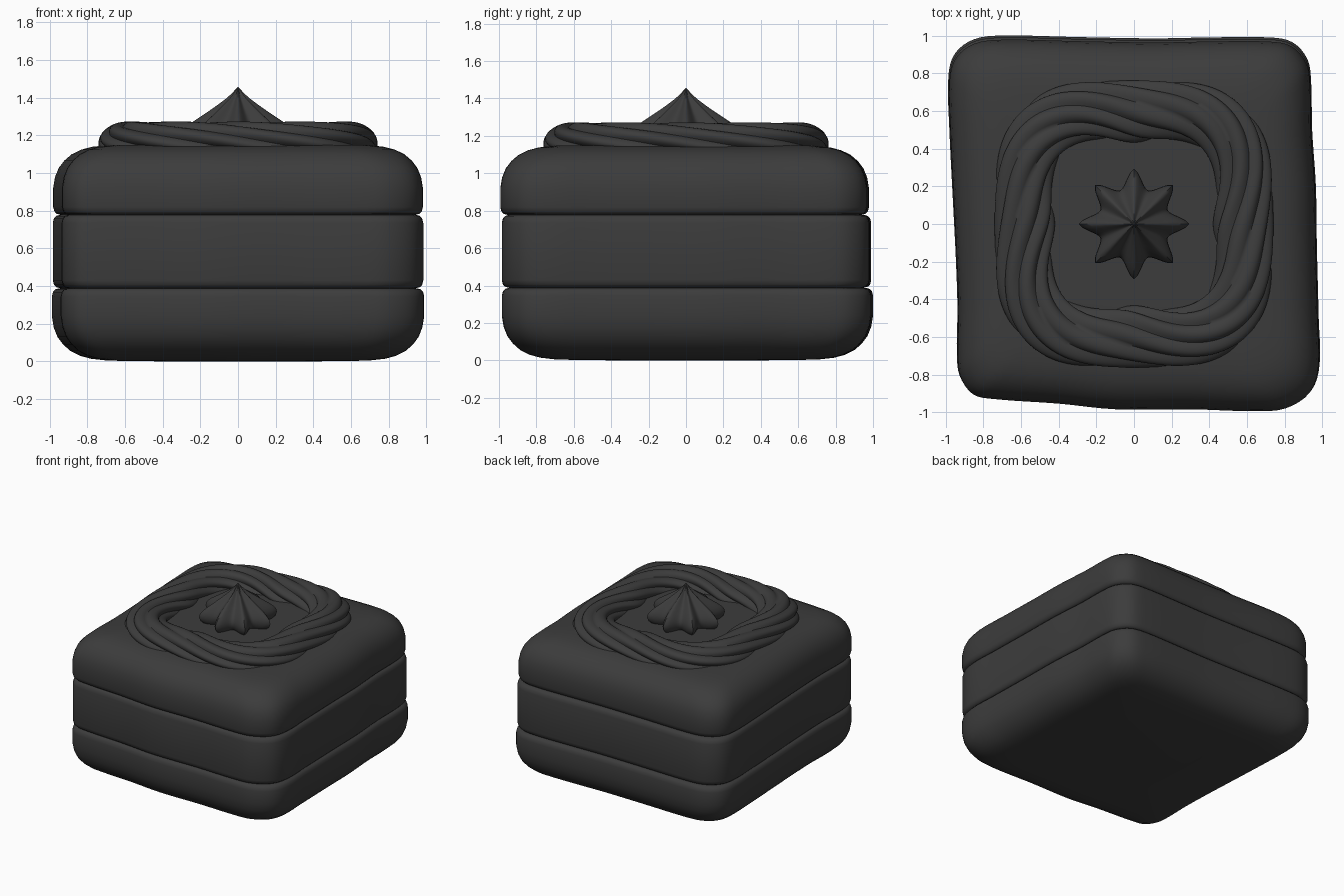
import bpy, bmesh
from math import sin, cos, pi, tau, sqrt
from mathutils import Vector

if "Cube" in bpy.data.objects:
    bpy.data.objects.remove(bpy.data.objects["Cube"])

mat = bpy.data.materials.new("dark_chocolate")
mat.diffuse_color = (0.045, 0.045, 0.045, 1)
mat.use_nodes = True
mat.node_tree.nodes["Principled BSDF"].inputs["Base Color"].default_value = mat.diffuse_color


def loft(name, rings, closed=False, shift=0, angle=50):
    """Skin a list of equal rings; cap the ends, or join them with an index shift."""
    bm = bmesh.new()
    vs = [[bm.verts.new(p) for p in r] for r in rings]
    m, n = len(vs[0]), len(vs)
    for i in range(n if closed else n - 1):
        a, b = vs[i], vs[(i + 1) % n]
        s = shift if i == n - 1 else 0
        for j in range(m):
            k = (j + 1) % m
            bm.faces.new((a[j], a[k], b[(k + s) % m], b[(j + s) % m]))
    if not closed:
        bm.faces.new(vs[0])
        bm.faces.new(vs[-1])
    bmesh.ops.recalc_face_normals(bm, faces=bm.faces)
    me = bpy.data.meshes.new(name)
    bm.to_mesh(me)
    bm.free()
    me.materials.append(mat)
    ob = bpy.data.objects.new(name, me)
    bpy.context.collection.objects.link(ob)
    bpy.ops.object.select_all(action='DESELECT')
    ob.select_set(True)
    bpy.context.view_layer.objects.active = ob
    bpy.ops.object.shade_smooth_by_angle(angle=angle * pi / 180)
    return ob


def smooth_loop(pts, steps):
    """Closed Catmull-Rom curve through the points."""
    pts = [Vector(p) for p in pts]
    out, n = [], len(pts)
    for i in range(n):
        a, b, c, d = (pts[(i + k) % n] for k in (-1, 0, 1, 2))
        # limited tangents keep uneven spacing from overshooting
        h = (c - b).length
        tb = (c - a).normalized() * h
        tc = (d - b).normalized() * h
        for s in range(steps):
            t = s / steps
            out.append(b * (2*t**3 - 3*t**2 + 1) + tb * (t**3 - 2*t**2 + t)
                       + c * (3*t**2 - 2*t**3) + tc * (t**3 - t**2))
    return out


# Slightly skewed, hand-cut square footprint
footprint = smooth_loop([
    (-.94, -.7), (-.925, -.81), (-.86, -.9), (-.75, -.925), (-.4, -.95), (-.1, -.98),
    (.3, -.98), (.65, -.99), (.81, -.975), (.94, -.89), (.985, -.75), (.98, -.5),
    (.97, -.1), (.965, .2), (.945, .5), (.94, .75), (.92, .87), (.84, .96), (.72, .985),
    (.4, .985), (.1, .98), (-.3, .987), (-.7, .995), (-.85, .975), (-.95, .9),
    (-.985, .78), (-.98, .5), (-.96, .1), (-.945, -.2), (-.937, -.45)], 4)


def layer(name, profile, size, dy):
    loft(name, [[(p.x * size * (1 - i), p.y * size * (1 - i) + dy, z) for p in footprint]
                for i, z in profile])


# Three sponge layers: rounded underside, plain middle, rounded top
round_edge = [(.6, 0), (.3, .004), (.21, .014), (.15, .03), (.1, .055), (.06, .09),
              (.03, .13), (.01, .18), (0, .24), (0, .345), (.006, .368), (.018, .382),
              (.04, .388), (.6, .388)]
layer("bottom_layer", round_edge, 1.0, .005)
layer("middle_layer", [(.6, .388), (.04, .388), (.018, .394), (.006, .406), (0, .43),
                       (0, .735), (.006, .758), (.018, .772), (.04, .778), (.6, .778)],
      .995, 0)
layer("top_layer", [(i, 1.152 - z * .965) for i, z in round_edge], .993, -.01)

# Twisted ring of piped cream on a rounded-square path
n, m, twists, lobes = 192, 64, 1.5, 8
rings = []
for i in range(n):
    t = tau * i / n
    path = .63 - .05 * cos(4 * t)
    ring = []
    for j in range(m):
        u = tau * j / m
        f = .82 + .18 * abs(cos(lobes / 2 * u))
        a = u - twists * t
        r = path + .16 * f * cos(a)
        ring.append((r * cos(t), 1.03 * r * sin(t), 1.158 + .115 * f * sin(a)))
    rings.append(ring)
loft("cream_ring", rings, closed=True, shift=m // 2, angle=60)

# Eight-pointed piped star in the centre
profile = [(.2, 1.12), (.26, 1.15), (.285, 1.175), (.293, 1.2), (.287, 1.225),
           (.265, 1.25), (.235, 1.275), (.19, 1.305), (.145, 1.335), (.1, 1.367),
           (.06, 1.397), (.03, 1.425), (.012, 1.445), (.002, 1.456)]
star = []
for R, z in profile:
    ring = []
    for j in range(96):
        a = tau * j / 96
        ridge = 1 - (sqrt(sin(4 * a) ** 2 + .03) - .173) / .842
        r = R * (.66 + .34 * ridge)
        ring.append((r * cos(a), r * sin(a), z))
    star.append(ring)
loft("cream_star", star, angle=60)
